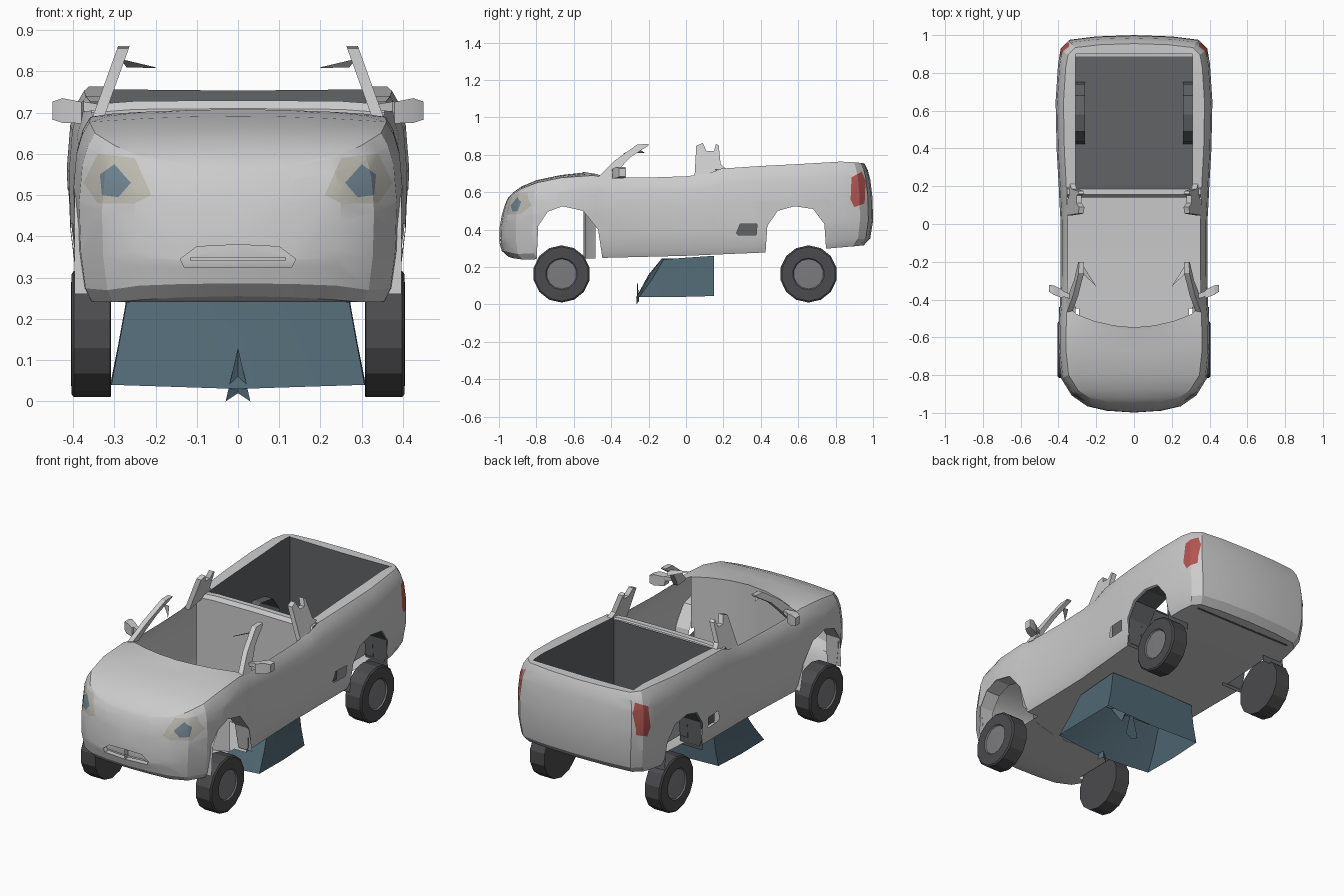
import bpy, bmesh, math
from mathutils import Vector, Matrix

if "Cube" in bpy.data.objects:
    bpy.data.objects.remove(bpy.data.objects["Cube"])


def material(name, *rgb):
    m = bpy.data.materials.new(name)
    m.diffuse_color = (*rgb, 1)
    m.use_nodes = True
    m.node_tree.nodes["Principled BSDF"].inputs["Base Color"].default_value = m.diffuse_color
    return m


RUBBER = material("rubber", .07, .07, .075)
HUB = material("hub_grey", .2, .2, .21)
LINER = material("liner_grey", .12, .125, .13)
GLASS = material("glass_blue", .08, .135, .17)
LAMP = material("lamp_cream", .5, .49, .43)
LENS = material("lens_blue", .16, .23, .28)
RED = material("lamp_red", .45, .09, .08)


def lerp(table, y):
    for (a, u), (b, v) in zip(table, table[1:]):
        if y <= b:
            return u + (v - u) * max(0, (y - a) / (b - a))
    return table[-1][1]


def sheet(bm, rows, close=False):
    """Grid of quads through rows of points."""
    vs = [[bm.verts.new(p) for p in r] for r in rows]
    n = len(rows[0])
    for a, b in zip(vs, vs[1:]):
        for j in range(n if close else n - 1):
            k = (j + 1) % n
            bm.faces.new((a[j], a[k], b[k], b[j]))


def finish(bm, name, *mats, mirror=True, angle=22):
    bmesh.ops.remove_doubles(bm, verts=bm.verts, dist=1e-4)
    if mirror:
        bmesh.ops.mirror(bm, geom=bm.verts[:] + bm.edges[:] + bm.faces[:],
                         axis='X', merge_dist=1e-4)
    bmesh.ops.recalc_face_normals(bm, faces=bm.faces)
    me = bpy.data.meshes.new(name)
    bm.to_mesh(me)
    bm.free()
    for m in mats:
        me.materials.append(m)
    ob = bpy.data.objects.new(name, me)
    bpy.context.collection.objects.link(ob)
    bpy.ops.object.select_all(action='DESELECT')
    ob.select_set(True)
    bpy.context.view_layer.objects.active = ob
    bpy.ops.object.shade_smooth_by_angle(angle=math.radians(angle))
    return ob


def carve(bm, poly, a, b, c, limit, sign):
    """Slice a convex outline (axes a, b) into the mesh where axis c is past limit; return faces inside."""
    mid = [sum(p[k] for p in poly) / len(poly) for k in (0, 1)]
    planes = []
    for p, q in zip(poly, poly[1:] + poly[:1]):
        co, no = Vector(), Vector()
        co[a], co[b] = p
        no[a], no[b] = q[1] - p[1], p[0] - q[0]
        if no[a] * (mid[0] - p[0]) + no[b] * (mid[1] - p[1]) > 0:
            no.negate()
        planes.append((co, no.normalized()))
    co, no = Vector(), Vector()
    co[c], no[c] = limit, -sign
    planes.append((co, no))
    box = [(k, min(p[i] for p in poly), max(p[i] for p in poly)) for i, k in ((0, a), (1, b))]
    for co, no in planes:
        near = [f for f in bm.faces
                if all(min(v.co[k] for v in f.verts) <= hi and max(v.co[k] for v in f.verts) >= lo
                       for k, lo, hi in box)
                and max(v.co[c] * sign for v in f.verts) > limit * sign]
        geom = set(near) | {e for f in near for e in f.edges} | {v for f in near for v in f.verts}
        bmesh.ops.bisect_plane(bm, geom=list(geom), plane_co=co, plane_no=no, dist=1e-5)
    return [f for f in bm.faces
            if all(no.dot(f.calc_center_median() - co) < 1e-5 for co, no in planes)]


# Body proportions: half outline seen from above, top and bottom lines seen from the side
OUTLINE = [(0, -1), (.14, -.99), (.25, -.965), (.33, -.91), (.385, -.82), (.4, -.68), (.398, -.5),
           (.392, -.43), (.388, -.2), (.388, 0), (.395, .12), (.398, .19), (.41, .4), (.415, .65),
           (.402, .85), (.388, .93), (.345, .975), (.2, .993), (0, 1)]
TOP = [(-1, .5), (-.96, .56), (-.9, .61), (-.82, .645), (-.7, .675), (-.5, .69), (-.4, .672),
       (0, .685), (.12, .7), (.2, .73), (.6, .75), (.85, .765), (.95, .755), (1, .74)]
BOTTOM = [(-1, .27), (-.9, .24), (-.6, .245), (0, .26), (.6, .285), (1, .32)]
LEVELS = [(0, .92, .95), (.08, .96, .985), (.3, .99, 1), (.6, 1, .997), (.82, .98, .985), (.93, .945, .972),
          (1, .9, .955)]
ARCHES = [[(-.8, .2), (-.79, .42), (-.74, .495), (-.66, .525), (-.55, .5), (-.47, .4), (-.44, .2)],
          [(.42, .2), (.435, .42), (.49, .5), (.58, .525), (.68, .51), (.74, .43), (.755, .2)]]


def ring(t, sx, sy):
    pts = []
    for x, y in OUTLINE:
        y *= 1 - (1 - sy) * abs(y) ** 3
        lo, hi = lerp(BOTTOM, y), lerp(TOP, y)
        pts.append((x * sx, y, lo + (hi - lo) * t))
    return pts


# Body shell: side walls, hood, firewall, underside and bed rim
bm = bmesh.new()
rings = [ring(*lv) for lv in LEVELS]
sheet(bm, rings)
top, base = rings[-1], rings[0]
hood = [[(x * f, y, z + .04 * x * (1 - f * f)) for f in (1, .85, .6, .3, 0)] for x, y, z in top if y < -.49]
side = top[len(hood)]
# the windscreen base bows forward in the middle
cowl = [side] + [(x, y - dy, z + .004) for (x, y, z), dy in zip(hood[-1][1:], (-.02, .015, .04, .05))]
hood[-1] = [hood[-1][0]] + [(x, y - .06, z) for x, y, z in hood[-1][1:]]
sheet(bm, hood + [cowl])
sheet(bm, [cowl[1:], [(x, y, .246) for x, y, z in cowl[1:]]])
sheet(bm, [[(x * f, y, z) for f in (1, .5, 0)] for x, y, z in base])
bed = [p for p in top if p[1] > .16]
rim = [(min(x, .31), min(y, .9), z) for x, y, z in bed]
sheet(bm, [bed, rim])
bmesh.ops.remove_doubles(bm, verts=bm.verts, dist=1e-4)

# Openings for the wheels and the filler, then the coloured lamp areas
for arch in ARCHES:
    bmesh.ops.delete(bm, geom=carve(bm, arch, 1, 2, 0, .29, 1), context='FACES')
filler = [(.27, .38), (.29, .43), (.38, .43), (.375, .37), (.28, .37)]
bmesh.ops.delete(bm, geom=carve(bm, filler, 1, 2, 0, .35, 1), context='FACES')
lamps = [([(.21, .5), (.25, .48), (.34, .48), (.375, .53), (.34, .6), (.25, .59)], 0, 1, -.8, -1, 1),
         ([(.26, .53), (.29, .495), (.33, .5), (.335, .55), (.3, .575)], 0, 1, -.8, -1, 2),
         ([(.88, .56), (.9, .52), (.955, .54), (.96, .66), (.94, .71), (.885, .68)], 1, 0, .2, 1, 3)]
for poly, a, c, limit, sign, slot in lamps:
    for f in carve(bm, poly, a, 2, c, limit, sign):
        f.material_index = slot

# Recessed grille
grille = carve(bm, [(0, .325), (.13, .325), (.14, .345), (.1, .375), (0, .38)], 0, 2, 1, -.9, -1)
new = bmesh.ops.extrude_face_region(bm, geom=grille)["geom"]
bmesh.ops.translate(bm, vec=(0, .03, 0), verts=[g for g in new if isinstance(g, bmesh.types.BMVert)])
bmesh.ops.delete(bm, geom=[f for f in grille if f.is_valid], context='FACES')
finish(bm, "body_shell", None, LAMP, LENS, RED)

# Grille bar
bm = bmesh.new()
sheet(bm, [[(x, -.995 + x * x * .7, z) for x in (0, .06, .115)] for z in (.34, .35)])
finish(bm, "grille_bar")

# Dark bed lining with floor and front wall, open at the rear wheels
bm = bmesh.new()
sheet(bm, [rim, [(x, y, .31) for x, y, z in rim]])
sheet(bm, [[(x, y, .31), (0, y, .31)] for x, y, z in rim])
sheet(bm, [[(x, .193, .31), (x, .193, .715)] for x in (.31, 0)])
bmesh.ops.remove_doubles(bm, verts=bm.verts, dist=1e-4)
bmesh.ops.delete(bm, geom=carve(bm, ARCHES[1], 1, 2, 0, .26, 1), context='FACES')
finish(bm, "bed_lining", LINER)

# Wheel arch linings
for name, arch, depth, mat in zip(("front_arch_lining", "rear_arch_lining"), ARCHES, (.31, .26), (None, LINER)):
    bm = bmesh.new()
    sheet(bm, [[(x, y, max(z, .26)) for y, z in arch] for x in (.397, depth)])
    finish(bm, name, mat)

# Wall between cabin and bed
bm = bmesh.new()
sheet(bm, [[(x, y, z + d) for x, d in ((0, .01), (.25, .008), (.355, 0))]
           for y, z in ((.14, .265), (.14, .7), (.155, .72), (.185, .72), (.19, .71))])
finish(bm, "cabin_back_wall")


# Broken roof pillars leaning inward
def pillar(name, outline):
    bm = bmesh.new()
    loops = [[(.356 - (z - .68) * .36 - d, y, z) for y, z in outline] for d in (0, .028)]
    sheet(bm, loops, close=True)
    for loop in loops:
        bm.faces.new([bm.verts.new(p) for p in loop])
    finish(bm, name)


pillar("windscreen_pillars", [(-.47, .68), (-.4, .67), (-.36, .72), (-.3, .785), (-.2, .85), (-.2, .858),
                              (-.26, .855), (-.38, .77)])
pillar("rear_pillars", [(.045, .67), (.055, .85), (.09, .862), (.11, .82), (.15, .82), (.16, .86),
                        (.175, .85), (.185, .75), (.22, .72)])

# Splinter at the pillar tops
bm = bmesh.new()
sheet(bm, [[(.285, -.25, .83), (.27, -.22, .81)], [(.2, -.33, .81), (.2, -.335, .808)]])
finish(bm, "pillar_splinters")

# Door mirrors, tapering towards the door
bm = bmesh.new()
sheet(bm, [[(x, y + sy * h, z + sz * v) for h, v in ((-1, -1), (1, -1), (1, 1), (-1, 1))]
           for x, y, z, sy, sz in ((.335, -.385, .712, .012, .008), (.375, -.37, .715, .015, .012),
                                   (.38, -.37, .7, .022, .026), (.425, -.35, .705, .025, .03),
                                   (.45, -.34, .705, .018, .022), (.45, -.34, .705, 0, 0))], close=True)
finish(bm, "door_mirrors")

# Wheels: turned profile of (x, radius), with a lighter hub
PROFILE = [(.308, 0), (.308, .15), (.31, .153), (.398, .153), (.404, .145), (.405, .085), (.398, .08), (.4, 0)]
for name, cy in (("front_wheels", -.665), ("rear_wheels", .655)):
    bm = bmesh.new()
    sheet(bm, [[(x, cy + r * math.sin(k * math.tau / 14), .163 - r * math.cos(k * math.tau / 14))
                for k in range(14)] for x, r in PROFILE], close=True)
    bmesh.ops.remove_doubles(bm, verts=bm.verts, dist=1e-4)
    for f in bm.faces:
        c = f.calc_center_median()
        f.material_index = int(math.hypot(c.y - cy, c.z - .163) < .084 and c.x > .35)
    finish(bm, name, RUBBER, HUB)

# Window glass dropped beneath the floor, with splinters in the middle
bm = bmesh.new()
sheet(bm, [[(0, -.13, .245), (.15, -.13, .245), (.27, -.12, .24), (.27, 0, .25), (.27, .15, .26), (0, .15, .265)],
           [(0, -.2, .16), (.15, -.195, .155), (.29, -.185, .13), (.29, 0, .14), (.285, .15, .14), (0, .15, .15)],
           [(0, -.27, .03), (.15, -.265, .035), (.307, -.25, .04), (.31, -.04, .04), (.305, .15, .045),
            (0, .15, .035)]])
for tri in (((0, -.26, .13), (0, -.25, .02), (.03, -.265, 0)), ((0, -.02, .22), (0, -.02, .03), (.04, -.02, .05)),
            ((0, -.1, .17), (.05, -.13, .245), (0, -.05, .245))):
    bm.faces.new([bm.verts.new(p) for p in tri])
finish(bm, "window_glass", GLASS)
